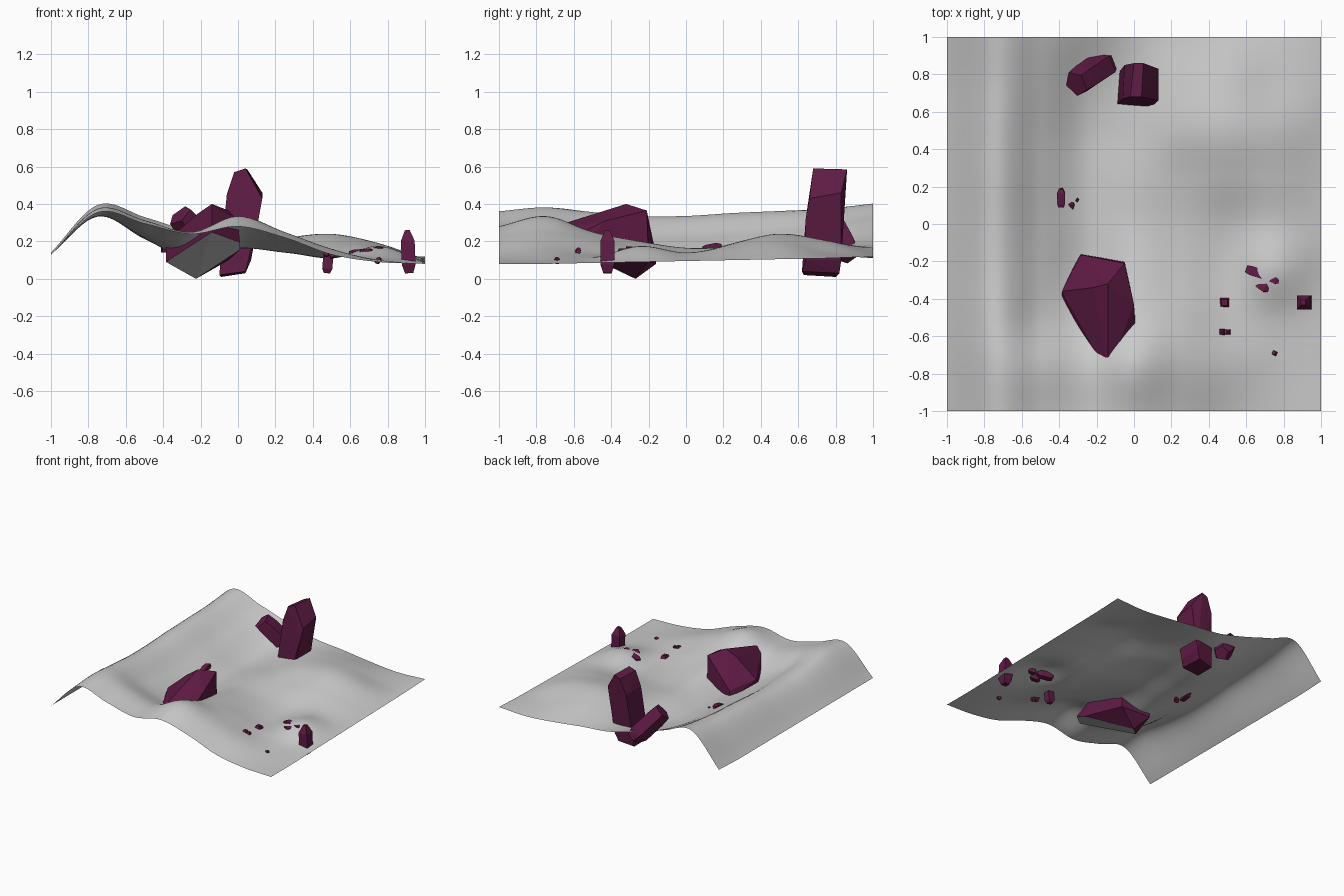
import bpy, bmesh, math
from mathutils import Vector

if "Cube" in bpy.data.objects:
    bpy.data.objects.remove(bpy.data.objects["Cube"])

# Heights of the rolling ground: rows run front to back, columns left to right
H = [
    [.13, .355, .295, .24, .28, .22, .13, .09, .08],
    [.13, .375, .31, .245, .335, .25, .16, .10, .08],
    [.13, .355, .235, .16, .25, .21, .13, .11, .085],
    [.13, .335, .215, .11, .20, .16, .11, .175, .09],
    [.13, .335, .215, .115, .165, .14, .12, .14, .095],
    [.13, .35, .23, .12, .165, .17, .19, .17, .10],
    [.13, .36, .245, .125, .16, .215, .24, .19, .105],
    [.13, .37, .28, .165, .165, .20, .20, .14, .11],
    [.14, .395, .33, .25, .185, .16, .13, .11, .12],
]


def spline(v, t):
    """Catmull-Rom through evenly spaced values, t in 0..1"""
    n = len(v) - 1
    i = min(int(t * n), n - 1)
    f = t * n - i
    b, c = v[i], v[i + 1]
    a = v[i - 1] if i > 0 else 2 * b - c
    d = v[i + 2] if i + 2 <= n else 2 * c - b
    return b + .5 * f * (c - a + f * (2 * a - 5 * b + 4 * c - d + f * (3 * (b - c) + d - a)))


def ground(x, y):
    return spline([spline(r, (x + 1) / 2) for r in H], (y + 1) / 2)


def finish(bm, name, mat=None):
    me = bpy.data.meshes.new(name)
    bm.to_mesh(me)
    bm.free()
    ob = bpy.data.objects.new(name, me)
    bpy.context.collection.objects.link(ob)
    if mat:
        me.materials.append(mat)
    return ob


purple = bpy.data.materials.new("purple_crystal")
purple.diffuse_color = (.115, .011, .058, 1)
purple.use_nodes = True
purple.node_tree.nodes["Principled BSDF"].inputs["Base Color"].default_value = purple.diffuse_color


def hull(name, pts):
    """Flat-faced convex stone from its corner points"""
    bm = bmesh.new()
    for p in pts:
        bm.verts.new(p)
    bmesh.ops.convex_hull(bm, input=bm.verts)
    loose = [v for v in bm.verts if not v.link_faces]
    bmesh.ops.delete(bm, geom=loose, context='VERTS')
    bmesh.ops.dissolve_limit(bm, angle_limit=math.radians(3),
                             verts=bm.verts, edges=bm.edges)
    bmesh.ops.recalc_face_normals(bm, faces=bm.faces)
    return finish(bm, name, purple)


def crystal(name, p0, p1, r, sides=6, base=.75, tip=.45):
    """Faceted prism from p0 to p1 with narrowed ends"""
    p0, p1 = Vector(p0), Vector(p1)
    q = (p1 - p0).to_track_quat('Z', 'Y')
    pts = []
    for t, k in ((0, base), (.2, 1), (.75, 1), (1, tip)):
        for i in range(sides):
            a = math.tau * (i + .5) / sides
            pts.append(p0.lerp(p1, t) + q @ Vector((r * k * math.cos(a), r * k * math.sin(a), 0)))
    return hull(name, pts)


# Ground sheet
bm = bmesh.new()
bmesh.ops.create_grid(bm, x_segments=72, y_segments=72, size=1)
for v in bm.verts:
    v.co.z = ground(v.co.x, v.co.y)
for f in bm.faces:
    f.smooth = True
finish(bm, "ground")

# Large leaning boulder crystal with a grey underside
big = hull("large_crystal", [
    (-.385, -.44, .09), (-.225, -.27, .0), (.01, -.57, .155), (.01, -.66, .195),
    (-.14, -.70, .205), (-.29, -.16, .08), (-.05, -.20, .10),
    (-.05, -.21, .365), (-.14, -.32, .40), (-.22, -.34, .345), (-.28, -.165, .15),
    (-.385, -.36, .20), (-.14, -.80, .25), (.0, -.43, .31)])
big.data.materials.append(None)
cap_dir = Vector((-.05, -.42, -.88)).normalized()
for p in big.data.polygons:
    if p.normal.dot(cap_dir) > .88:
        p.material_index = 1

# Tall upright crystal
hull("tall_crystal", [
    (-.10, .63, .02), (-.09, .80, .01), (.04, .62, .04), (.04, .82, .03),
    (.07, .64, .10), (.07, .83, .10), (-.02, .68, .57), (.0, .86, .565),
    (.04, .68, .59), (.05, .86, .585), (-.06, .67, .45), (-.05, .85, .44),
    (.13, .66, .43), (.13, .83, .46), (.11, .64, .32)])

# Leaning crystal beside it
crystal("leaning_crystal", (-.13, .87, .12), (-.31, .75, .34), .08, 5, .7, .9)

# Small upright crystals
crystal("upright_small_crystal", (.915, -.42, .03), (.905, -.42, .26), .052, 4, .6, .35)
crystal("short_small_crystal", (.475, -.42, .03), (.485, -.42, .145), .038, 4, .6, .6)

# Half buried fragments: x, y, length direction, radius, depth below the ground
fragments = [
    (-.39, .14, (0, .10, .02), .029, 0),
    (-.335, .10, (.01, .03, .02), .022, .010),
    (-.305, .125, (.01, .02, .02), .010, .004),
    (.66, -.26, (.12, -.04, .01), .035, .024),
    (.69, -.335, (.06, -.04, .02), .032, .018),
    (.75, -.30, (.05, -.02, .01), .024, .014),
    (.472, -.58, (.0, .02, .045), .020, .005),
    (.503, -.58, (.0, .02, .045), .018, .005),
    (.75, -.69, (.02, -.01, .03), .016, .003),
]
for i, (x, y, d, r, depth) in enumerate(fragments):
    c = Vector((x, y, ground(x, y) - depth))
    d = Vector(d) / 2
    crystal(f"fragment_{i + 1}", c - d, c + d, r, 4)
